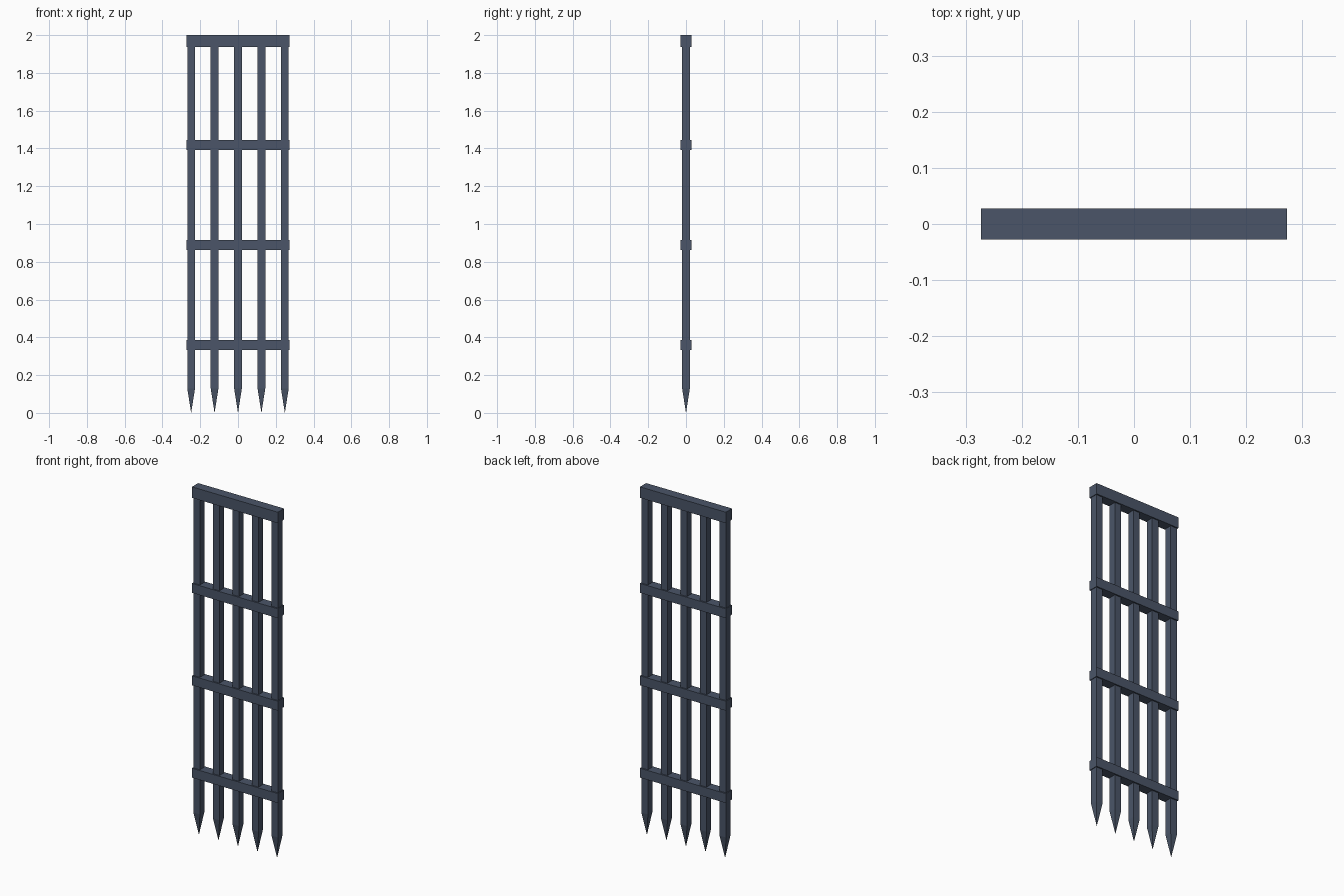
import bpy
import bmesh
from mathutils import Matrix, Vector

cube = bpy.data.objects.get("Cube")
if cube:
    bpy.data.objects.remove(cube, do_unlink=True)

# Dark blue-grey iron
iron = bpy.data.materials.new("dark_iron")
iron.use_nodes = True
colour = (0.069, 0.091, 0.138, 1.0)
iron.diffuse_color = colour
iron.node_tree.nodes["Principled BSDF"].inputs["Base Color"].default_value = colour


def add_box(name, x, z_low, z_high, width, depth, tip=None):
    """Box between two heights, optionally drawn out to a point below."""
    bm = bmesh.new()
    size = Matrix.Diagonal((width, depth, z_high - z_low, 1))
    place = Matrix.Translation((x, 0, (z_low + z_high) / 2))
    bmesh.ops.create_cube(bm, size=1, matrix=place @ size)
    if tip is not None:
        bm.normal_update()
        bottom = min(bm.faces, key=lambda f: f.calc_center_median().z)
        bmesh.ops.poke(bm, faces=[bottom])
        apex = min(bm.verts, key=lambda v: (v.co - Vector((x, 0, z_low))).length)
        apex.co.z = tip
    mesh = bpy.data.meshes.new(name)
    bm.to_mesh(mesh)
    bm.free()
    mesh.materials.append(iron)
    obj = bpy.data.objects.new(name, mesh)
    bpy.context.collection.objects.link(obj)
    return obj


# Five square upright bars with pointed lower ends
for i in range(5):
    add_box(f"spiked_bar_{i + 1}", (i - 2) * 0.124, 0.13, 1.96, 0.041, 0.041, tip=0)

# Cross rails, with a slightly taller one along the top
for i in range(3):
    middle = 0.359 + i * 0.53
    add_box(f"cross_rail_{i + 1}", 0, middle - 0.027, middle + 0.027, 0.545, 0.056)
add_box("top_rail", 0, 1.937, 2.0, 0.545, 0.056)
